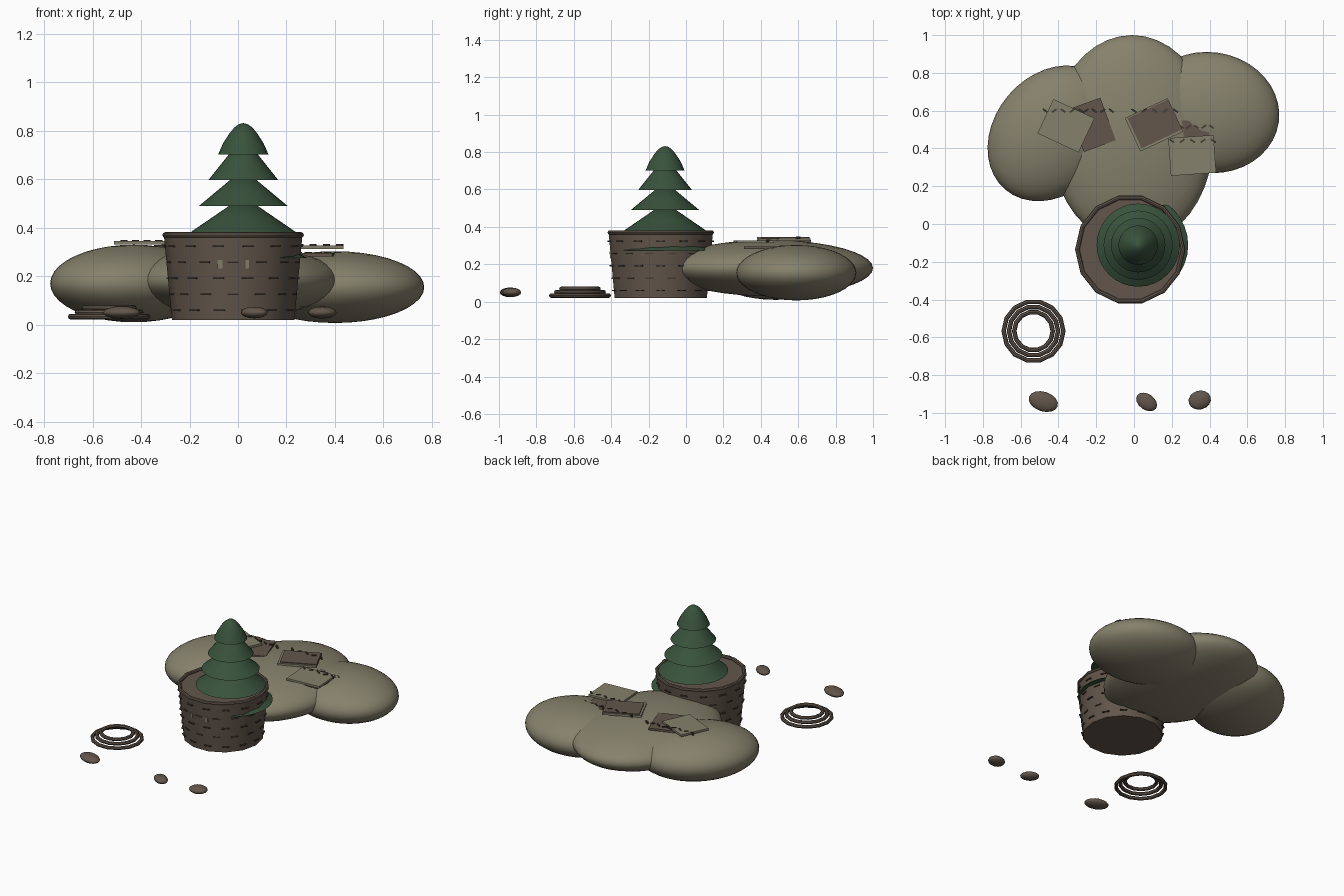
import bpy
import bmesh
from math import sin, cos, pi, radians
from mathutils import Matrix

if "Cube" in bpy.data.objects:
    bpy.data.objects.remove(bpy.data.objects["Cube"])


def material(name, rgb):
    m = bpy.data.materials.new(name)
    m.use_nodes = True
    m.diffuse_color = (*rgb, 1)
    bsdf = m.node_tree.nodes["Principled BSDF"]
    bsdf.inputs["Base Color"].default_value = (*rgb, 1)
    bsdf.inputs["Roughness"].default_value = 0.9
    return m


TAN = material("dusty_tan", (0.24, 0.22, 0.15))
BROWN = material("bark_brown", (0.122, 0.092, 0.07))
DARK = material("dark_twine", (0.06, 0.045, 0.035))
GREEN = material("pine_green", (0.04, 0.085, 0.045))


def finish(name, mat, angle=40):
    ob = bpy.context.object
    ob.name = ob.data.name = name
    ob.data.materials.append(mat)
    if angle:
        bpy.ops.object.shade_smooth_by_angle(angle=radians(angle))
    return ob


def link(bm, name, mat, angle=0):
    bmesh.ops.recalc_face_normals(bm, faces=bm.faces)
    me = bpy.data.meshes.new(name)
    bm.to_mesh(me)
    bm.free()
    ob = bpy.data.objects.new(name, me)
    bpy.context.collection.objects.link(ob)
    bpy.ops.object.select_all(action='DESELECT')
    bpy.context.view_layer.objects.active = ob
    ob.select_set(True)
    return finish(name, mat, angle)


def lathe(name, profile, sides, centre, mat):
    """Revolve (radius, height) points around z and cap open ends."""
    bm = bmesh.new()
    rings = []
    for r, z in profile:
        rings.append([bm.verts.new((centre[0] + r * cos(2 * pi * i / sides),
                                    centre[1] + r * sin(2 * pi * i / sides), z))
                      for i in range(sides)])
    for lo, hi in zip(rings, rings[1:]):
        for i in range(sides):
            j = (i + 1) % sides
            bm.faces.new((lo[i], lo[j], hi[j], hi[i]))
    bm.faces.new(rings[0])
    bm.faces.new(rings[-1])
    bmesh.ops.remove_doubles(bm, verts=bm.verts, dist=0.0005)
    return link(bm, name, mat, 40)


def ellipsoid(name, loc, size, turn, mat, segments=40):
    bpy.ops.mesh.primitive_uv_sphere_add(segments=segments, ring_count=segments // 2,
                                         location=loc, rotation=(0, 0, radians(turn)))
    bpy.context.object.scale = size
    return finish(name, mat, 60)


def ring(name, loc, major, minor, mat):
    bpy.ops.mesh.primitive_torus_add(location=loc, major_segments=14, minor_segments=8,
                                     major_radius=major, minor_radius=minor)
    return finish(name, mat)


def boxes(name, specs, mat):
    """One mesh of boxes, each given as (matrix, size)."""
    bm = bmesh.new()
    for mat4, size in specs:
        bmesh.ops.create_cube(bm, size=1, matrix=mat4 @ Matrix.Diagonal((*size, 1)))
    return link(bm, name, mat)


def place(x, y, z, turn=0, tilt=0, lean=0):
    return (Matrix.Translation((x, y, z)) @ Matrix.Rotation(radians(turn), 4, 'Z')
            @ Matrix.Rotation(radians(tilt), 4, 'X') @ Matrix.Rotation(radians(lean), 4, 'Y'))


# Three overlapping mounds
ellipsoid("middle_mound", (-0.01, 0.445, 0.18), (0.43, 0.555, 0.15), 0, TAN)
ellipsoid("right_mound", (-0.43, 0.48, 0.17), (0.39, 0.31, 0.16), 50, TAN)
ellipsoid("left_mound", (0.4, 0.59, 0.155), (0.37, 0.32, 0.148), -8, TAN)

# Pot with rim
PX, PY, SIDES = -0.02, -0.135, 14


def pot_radius(z):
    return 0.253 + 0.032 * (z - 0.02) / 0.34


lathe("pot", [(pot_radius(0.02), 0.02), (pot_radius(0.365), 0.365)], SIDES, (PX, PY), BROWN)
ring("pot_rim", (PX, PY, 0.37), 0.28, 0.012, BROWN)

# Rows of staggered stitches round the pot
stitches = []
for row in range(5):
    z = 0.06 + row * 0.066
    for k in range(SIDES):
        a = 2 * pi * (k + 0.5 * (row % 2)) / SIDES
        r = pot_radius(z) * (1 if row % 2 == 0 else cos(pi / SIDES))
        stitches.append((place(PX + r * cos(a), PY + r * sin(a), z, a * 180 / pi),
                         (0.012, 0.045, 0.007)))
boxes("pot_stitches", stitches, DARK)

# Two small pale patches on the pot front
front = PY - pot_radius(0.25) * cos(pi / SIDES)
boxes("pot_patches", [(place(x, front, 0.25, 0, 5), (0.02, 0.008, 0.035))
                      for x in (-0.075, 0.04)], TAN)

# Tree of stacked tiers: base radius, base height, top radius, top height
TREE = (0.022, -0.112)
tiers = [(0.265, 0.275, 0.05, 0.385), (0.22, 0.38, 0.045, 0.5),
         (0.183, 0.49, 0.045, 0.605), (0.144, 0.597, 0.05, 0.715)]
for n, (r0, z0, r1, z1) in enumerate(tiers):
    lathe(f"tree_tier_{n + 1}", [(r0, z0), ((r0 + r1) / 2, (z0 + z1) / 2), (r1, z1)],
          32, TREE, GREEN)
lathe("tree_top", [(0.104, 0.702), (0.084, 0.748), (0.057, 0.79),
                   (0.036, 0.815), (0.017, 0.828), (0, 0.832)], 32, TREE, GREEN)

# Thin slabs resting on the mounds
slabs = [("right_pale_slab", -0.36, 0.52, 0.338, -25, 0.24, 0.2, TAN),
         ("right_brown_slab", -0.222, 0.525, 0.322, 20, 0.18, 0.24, BROWN),
         ("middle_pale_slab", 0.106, 0.525, 0.332, 25, 0.25, 0.195, TAN),
         ("middle_brown_slab", 0.11, 0.53, 0.338, 25, 0.235, 0.175, BROWN),
         ("left_brown_slab", 0.315, 0.43, 0.288, -3, 0.16, 0.23, BROWN),
         ("left_pale_slab", 0.308, 0.363, 0.32, 4, 0.24, 0.2, TAN)]
for name, x, y, z, turn, w, d, mat in slabs:
    boxes(name, [(place(x, y, z, turn), (w, d, 0.014))], mat)

# Rows of short ties along the slab edges
ties = []
for x0, x1, y, z in ((-0.47, -0.28, 0.6, 0.342), (-0.3, -0.12, 0.6, 0.33),
                     (0.0, 0.22, 0.6, 0.343), (0.25, 0.41, 0.515, 0.293),
                     (0.2, 0.42, 0.44, 0.325)):
    for k in range(5):
        ties.append((place(x0 + (x1 - x0) * k / 4, y, z, 35 if k % 2 else -35),
                     (0.03, 0.009, 0.014)))
boxes("slab_ties", ties, DARK)

# Coil of three stacked rings
for n in range(3):
    ring(f"coil_ring_{n + 1}", (-0.532, -0.567, 0.033 + n * 0.018),
         0.158 - n * 0.028, 0.012, BROWN)

# Pebbles
ellipsoid("pebble_right", (-0.48, -0.94, 0.05), (0.08, 0.052, 0.026), -18, BROWN, 16)
ellipsoid("pebble_middle", (0.067, -0.942, 0.05), (0.061, 0.042, 0.024), -35, BROWN, 16)
ellipsoid("pebble_left", (0.348, -0.932, 0.05), (0.06, 0.05, 0.025), 15, BROWN, 16)
